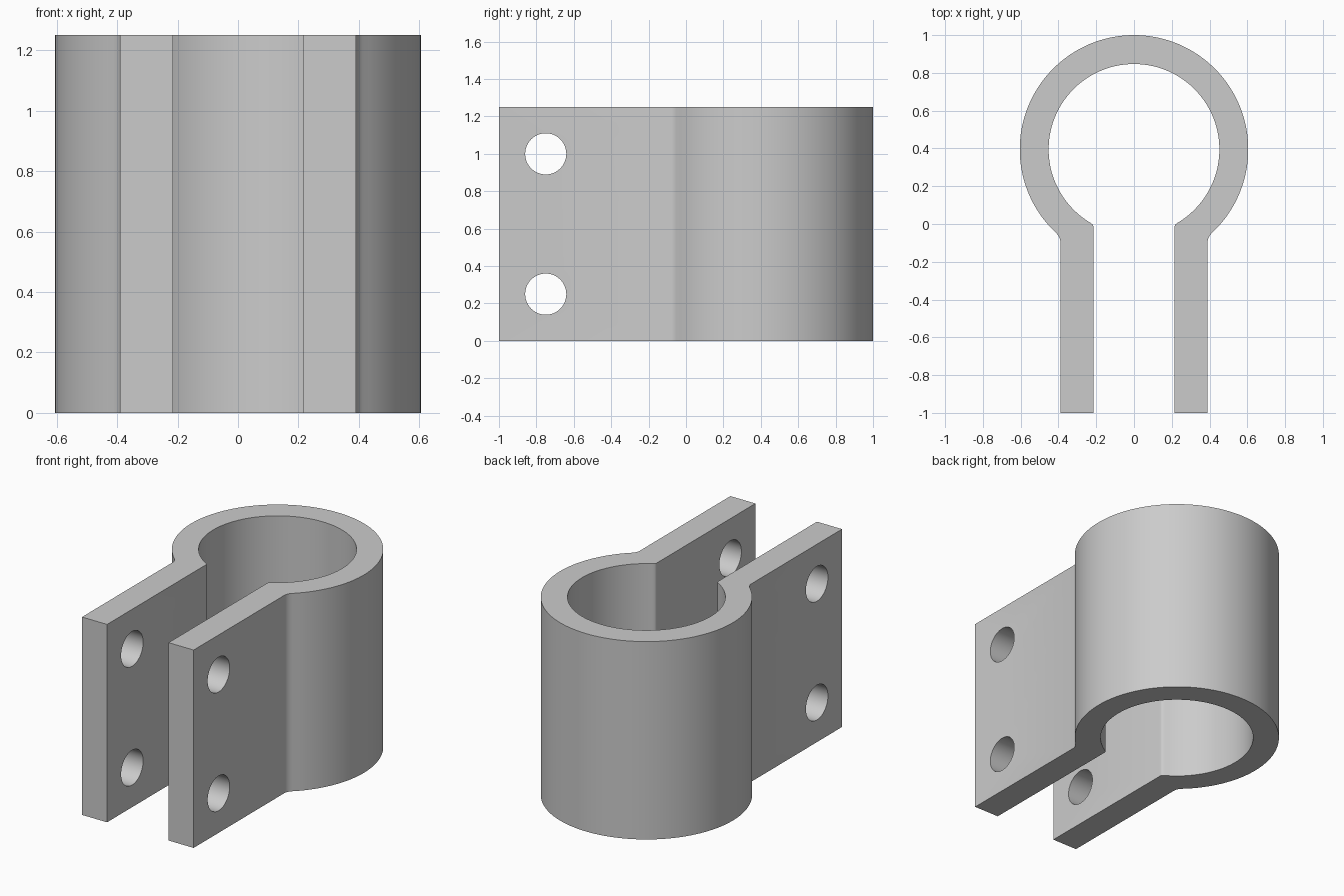
import bpy, bmesh, math
from mathutils import Matrix

cube = bpy.data.objects.get("Cube")
if cube:
    bpy.data.objects.remove(cube, do_unlink=True)

HEIGHT = 1.25
CENTRE_Y = 0.395
OUTER_R, INNER_R = 0.605, 0.452
LEG_OUT, LEG_IN = 0.39, 0.215
HOLE_R, HOLE_Y = 0.11, -0.75

# Single grey material
grey = bpy.data.materials.new("plain grey")
grey.use_nodes = True
colour = (0.6, 0.6, 0.6, 1)
grey.diffuse_color = colour
grey.node_tree.nodes["Principled BSDF"].inputs["Base Color"].default_value = colour


def make_object(name, bm):
    bmesh.ops.recalc_face_normals(bm, faces=bm.faces)
    mesh = bpy.data.meshes.new(name)
    bm.to_mesh(mesh)
    bm.free()
    mesh.materials.append(grey)
    obj = bpy.data.objects.new(name, mesh)
    bpy.context.collection.objects.link(obj)
    return obj


def half_arc(radius, x_start, steps=48):
    """Arc on the +x side, from x_start near the legs to the back."""
    start = -math.acos(x_start / radius)
    return [(radius * math.cos(a), CENTRE_Y + radius * math.sin(a))
            for a in (start + (math.pi / 2 - start) * i / steps
                      for i in range(steps + 1))]


def mirrored(half):
    """Continue a half outline, ending on x = 0, down the other side."""
    return half + [(-x, y) for x, y in reversed(half[:-1])]


# Clamp outline: ring and two flanges with small rounds at the joints
outer = [(LEG_OUT, -1), (LEG_OUT, -0.09), (0.393, -0.077), (0.4, -0.062)]
outer += half_arc(OUTER_R, 0.412)
inner = [(LEG_IN, -1), (LEG_IN, -0.014), (0.217, -0.006), (0.222, 0)]
inner += half_arc(INNER_R, 0.232)
outline = mirrored(outer) + mirrored(inner)[::-1]

bm = bmesh.new()
base = bm.faces.new([bm.verts.new((x, y, 0)) for x, y in outline])
top = bmesh.ops.extrude_face_region(bm, geom=[base])["geom"]
bmesh.ops.translate(bm, vec=(0, 0, HEIGHT),
                    verts=[v for v in top if isinstance(v, bmesh.types.BMVert)])
clamp = make_object("pipe_clamp", bm)

# Bolt holes through both flanges
bm = bmesh.new()
for z in (0.25, 1.0):
    bmesh.ops.create_cone(
        bm, cap_ends=True, segments=48, radius1=HOLE_R, radius2=HOLE_R, depth=2,
        matrix=Matrix.Translation((0, HOLE_Y, z)) @ Matrix.Rotation(math.pi / 2, 4, "Y"))
cutter = make_object("bolt_hole_cutter", bm)
cutter.hide_render = True

cut = clamp.modifiers.new("bolt holes", "BOOLEAN")
cut.operation = "DIFFERENCE"
cut.solver = "EXACT"
cut.object = cutter

bpy.ops.object.select_all(action="DESELECT")
clamp.select_set(True)
bpy.context.view_layer.objects.active = clamp
bpy.ops.object.modifier_apply(modifier=cut.name)
bpy.data.objects.remove(cutter, do_unlink=True)
bpy.ops.object.shade_smooth_by_angle(angle=math.radians(30))
